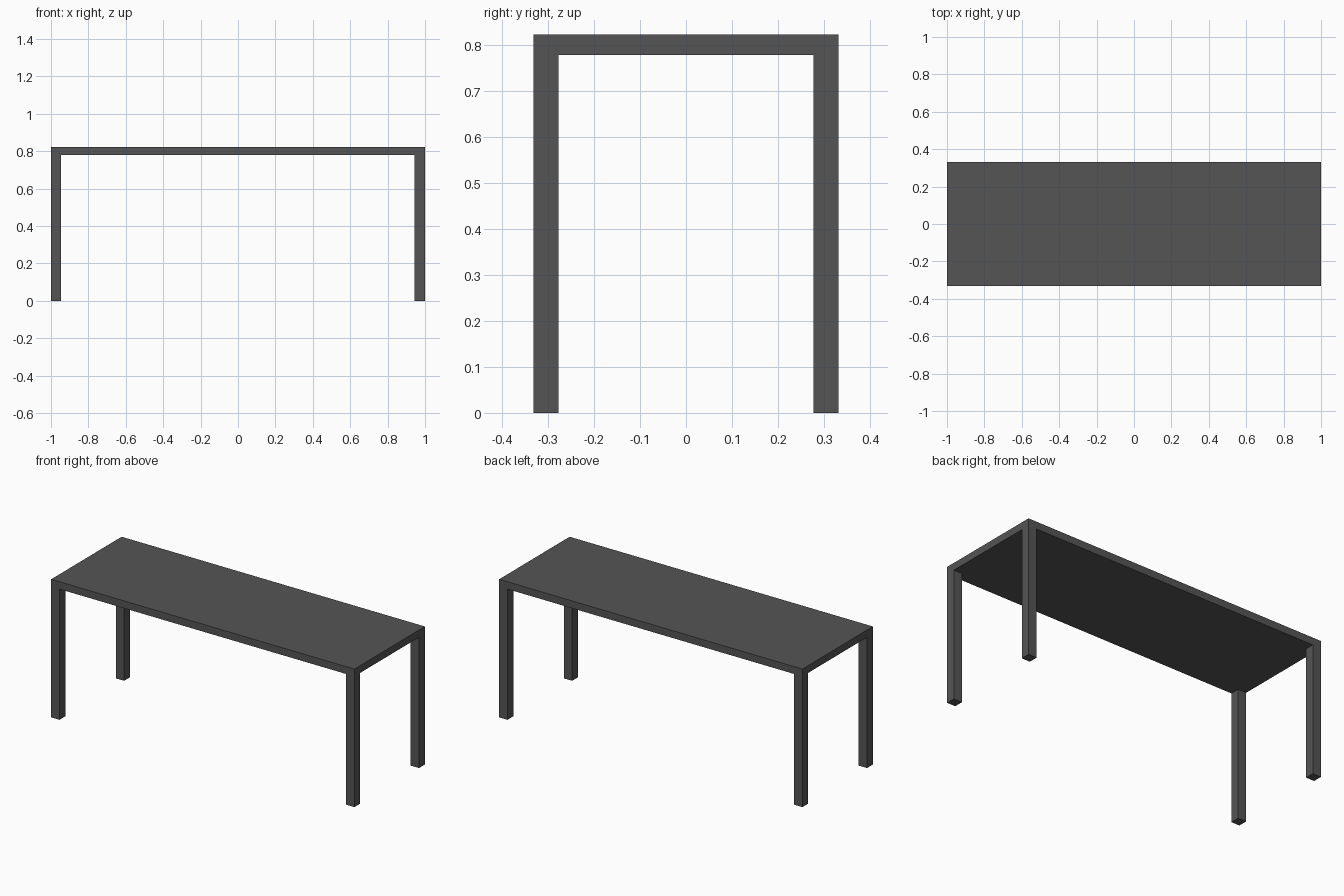
import bpy

if "Cube" in bpy.data.objects:
    bpy.data.objects.remove(bpy.data.objects["Cube"])

HALF_X, HALF_Y = 1.0, 0.332
TOP_Z, UNDER_Z = 0.823, 0.779
LEG = 0.055

dark = bpy.data.materials.new("dark_grey")
dark.diffuse_color = (0.09, 0.09, 0.09, 1)
dark.use_nodes = True
dark.node_tree.nodes["Principled BSDF"].inputs["Base Color"].default_value = dark.diffuse_color


def box(name, size, centre):
    bpy.ops.mesh.primitive_cube_add(size=1, location=centre)
    ob = bpy.context.object
    ob.name = name
    ob.scale = size
    bpy.ops.object.transform_apply(location=False, rotation=False, scale=True)
    ob.data.materials.append(dark)
    return ob


# Solid slab top
box("table_top", (2 * HALF_X, 2 * HALF_Y, TOP_Z - UNDER_Z),
    (0, 0, (TOP_Z + UNDER_Z) / 2))

# Four square legs, flush with the corners of the top
for side, sx in (("left", -1), ("right", 1)):
    for end, sy in (("front", -1), ("back", 1)):
        box(f"{end}_{side}_leg", (LEG, LEG, UNDER_Z),
            (sx * (HALF_X - LEG / 2), sy * (HALF_Y - LEG / 2), UNDER_Z / 2))
